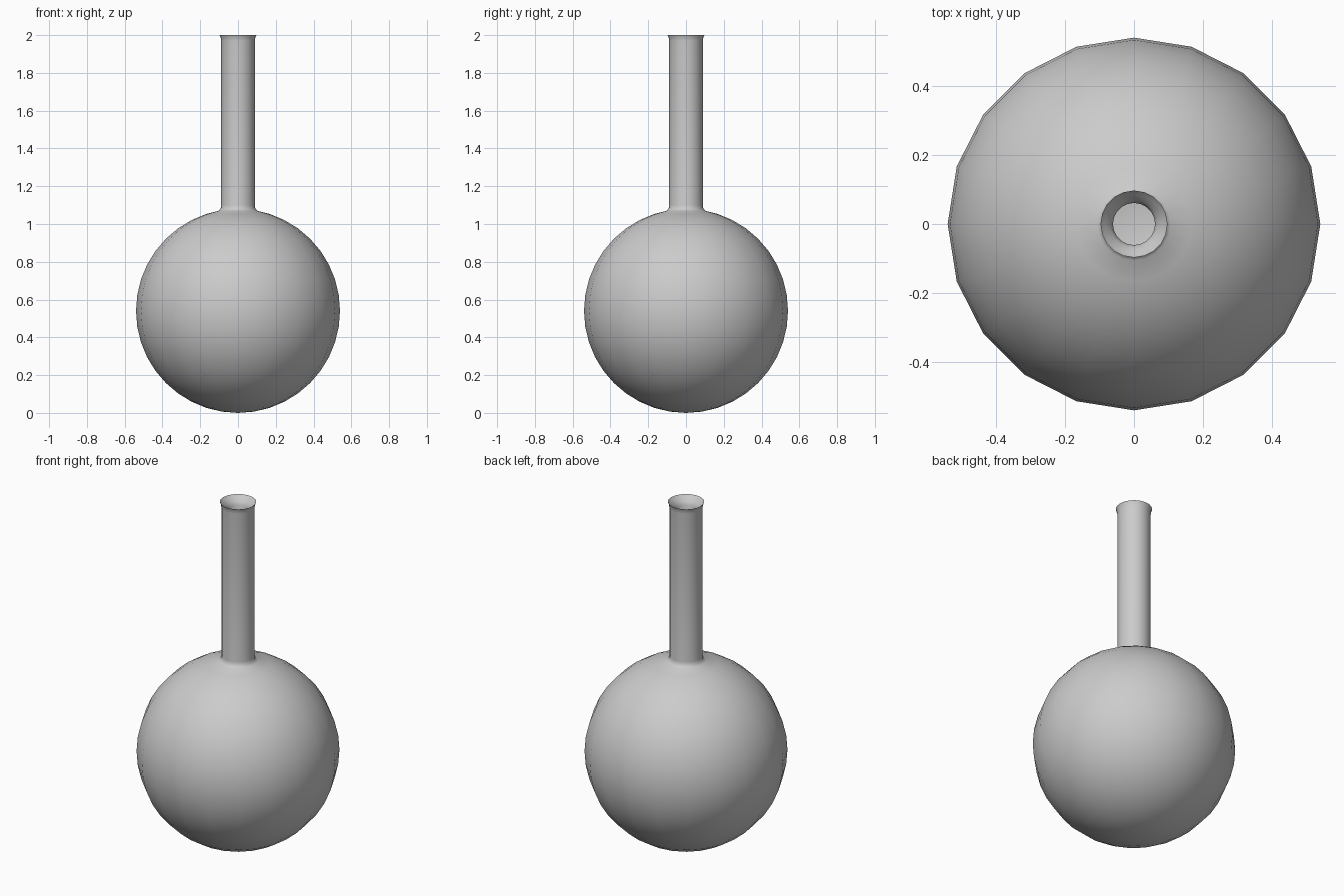
import bpy, bmesh, math

if "Cube" in bpy.data.objects:
    bpy.data.objects.remove(bpy.data.objects["Cube"])

SIDES = 20
R_OUT, R_IN, CENTRE = 0.54, 0.51, 0.54


def arc(radius, start, end, step):
    """Points (r, z) on the bulb, by latitude in degrees."""
    return [(radius * math.cos(math.radians(a)),
             CENTRE + radius * math.sin(math.radians(a)))
            for a in range(start, end, step)]


def lathe(name, profile):
    """Revolve a profile; ends with radius 0 become poles."""
    bm = bmesh.new()
    verts = [bm.verts.new((r, 0, z)) for r, z in profile]
    edges = [bm.edges.new(p) for p in zip(verts, verts[1:])]
    bmesh.ops.spin(bm, geom=verts + edges, cent=(0, 0, 0), axis=(0, 0, 1),
                   angle=2 * math.pi, steps=SIDES, use_merge=False)
    bmesh.ops.remove_doubles(bm, verts=bm.verts, dist=0.0005)
    bmesh.ops.recalc_face_normals(bm, faces=bm.faces)
    mesh = bpy.data.meshes.new(name)
    bm.to_mesh(mesh)
    bm.free()
    obj = bpy.data.objects.new(name, mesh)
    bpy.context.collection.objects.link(obj)
    bpy.context.view_layer.objects.active = obj
    obj.select_set(True)
    bpy.ops.object.shade_smooth_by_angle(angle=math.radians(50))
    return obj


# outer bulb, neck with small flared lip, funnel mouth, hollow interior
outer = [(0, 0)] + arc(R_OUT, -81, 75, 9)
neck = [(0.106, 1.069), (0.092, 1.08), (0.089, 1.10), (0.089, 1.97),
        (0.091, 1.985), (0.097, 2.0)]
mouth = [(0.085, 1.985), (0.07, 1.97), (0.061, 1.95), (0.061, 1.06)]
inner = arc(R_IN, -81, 82, 9)[::-1] + [(0, CENTRE - R_IN)]
lathe("round_flask", outer + neck + mouth + inner)
